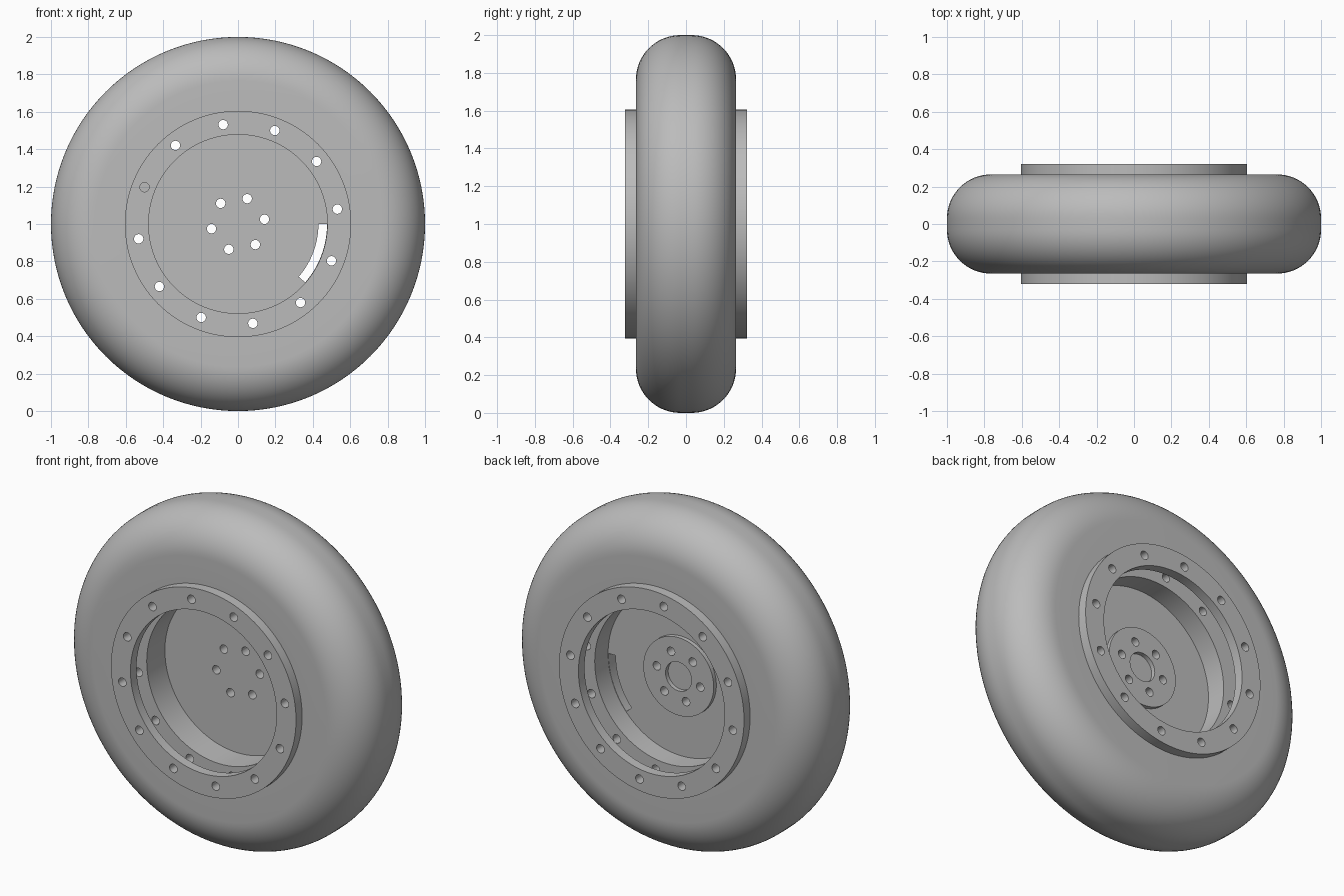
import bpy
import bmesh
from math import cos, sin, pi, radians
from mathutils import Matrix

if "Cube" in bpy.data.objects:
    bpy.data.objects.remove(bpy.data.objects["Cube"], do_unlink=True)

AXLE_Z = 1.0
BORE, RIM = 0.478, 0.605      # drum bore and clamp ring outer radius
FLANGE_Y = 0.17
SIDE_Y, RING_Y = 0.265, 0.322

grey = bpy.data.materials.new("plain grey")
grey.use_nodes = True
grey.diffuse_color = (0.5, 0.5, 0.5, 1)
grey.node_tree.nodes["Principled BSDF"].inputs["Base Color"].default_value = (0.5, 0.5, 0.5, 1)


def make_object(name, bm):
    bmesh.ops.recalc_face_normals(bm, faces=bm.faces)
    mesh = bpy.data.meshes.new(name)
    bm.to_mesh(mesh)
    bm.free()
    obj = bpy.data.objects.new(name, mesh)
    obj.location.z = AXLE_Z
    mesh.materials.append(grey)
    bpy.context.collection.objects.link(obj)
    return obj


def revolve(name, profile, closed=True, steps=128):
    """Spin a (radius, y) profile around the axle."""
    bm = bmesh.new()
    vs = [bm.verts.new((r, y, 0)) for r, y in profile]
    pairs = list(zip(vs, vs[1:])) + ([(vs[-1], vs[0])] if closed else [])
    edges = [bm.edges.new(p) for p in pairs]
    bmesh.ops.spin(bm, geom=vs + edges, cent=(0, 0, 0), axis=(0, 1, 0),
                   angle=2 * pi, steps=steps)
    bmesh.ops.remove_doubles(bm, verts=bm.verts, dist=1e-5)
    return make_object(name, bm)


def prism(bm, points, half=0.5):
    """Extrude an (x, z) outline through the wheel along y."""
    a = [bm.verts.new((x, -half, z)) for x, z in points]
    b = [bm.verts.new((x, half, z)) for x, z in points]
    bm.faces.new(a)
    bm.faces.new(b[::-1])
    for i in range(len(a)):
        j = (i + 1) % len(a)
        bm.faces.new((a[i], b[i], b[j], a[j]))


def polar(r, deg):
    return r * cos(radians(deg)), r * sin(radians(deg))


def drill(bm, count, radius, phase, skip=(), hole=0.025):
    """Add a circle of round hole cutters."""
    for i in range(count):
        if i in skip:
            continue
        cx, cz = polar(radius, phase + i * 360 / count)
        ring = [polar(hole, k * 15) for k in range(24)]
        prism(bm, [(cx + x, cz + z) for x, z in ring])


def cut(obj, bm):
    cutter = make_object("cutter", bm)
    cutter.hide_render = True
    mod = obj.modifiers.new("holes", "BOOLEAN")
    mod.operation = "DIFFERENCE"
    mod.solver = "EXACT"
    mod.object = cutter
    bpy.context.view_layer.objects.active = obj
    bpy.ops.object.modifier_apply(modifier=mod.name)
    bpy.data.objects.remove(cutter, do_unlink=True)


# Tyre: flat sidewalls with rounded shoulders
corner = 0.235
shoulder = [(1 - corner + corner * sin(t * pi / 32),
             SIDE_Y - corner + corner * cos(t * pi / 32)) for t in range(17)]
half = [(0.6, SIDE_Y)] + shoulder
tyre = revolve("tyre", half + [(r, -y) for r, y in reversed(half)])

# Wheel drum: thick barrel, web with a flat front, raised hub boss on the back
web, boss = 0.045, 0.07
drum = revolve("wheel_drum", [
    (0, 0), (BORE, 0), (BORE, -FLANGE_Y), (0.599, -FLANGE_Y),
    (0.599, FLANGE_Y), (BORE, FLANGE_Y), (BORE, web), (0.23, web),
    (0.23, boss), (0.085, boss), (0.085, web), (0, web)], closed=False)

cutters = bmesh.new()
drill(cutters, 12, 0.537, 8.5, skip=(5,))
drill(cutters, 6, 0.144, 10)
# Curved slot at the edge of the web
arc = range(-41, 1)
slot = [polar(0.476, d) for d in arc] + [polar(0.43, d) for d in reversed(arc)]
prism(cutters, slot, half=0.1)
cut(drum, cutters)

# Clamp rings on both sides
parts = [tyre, drum]
for name, side in (("front_clamp_ring", -1), ("back_clamp_ring", 1)):
    inner, outer = side * SIDE_Y, side * RING_Y
    ring = revolve(name, [(BORE, inner), (RIM, inner), (RIM, outer), (BORE, outer)])
    cutters = bmesh.new()
    drill(cutters, 12, 0.537, 8.5)
    cut(ring, cutters)
    parts.append(ring)

# Smooth shading with crisp machined edges
bpy.ops.object.select_all(action="DESELECT")
for obj in parts:
    obj.select_set(True)
bpy.context.view_layer.objects.active = tyre
bpy.ops.object.shade_smooth_by_angle(angle=radians(30))
